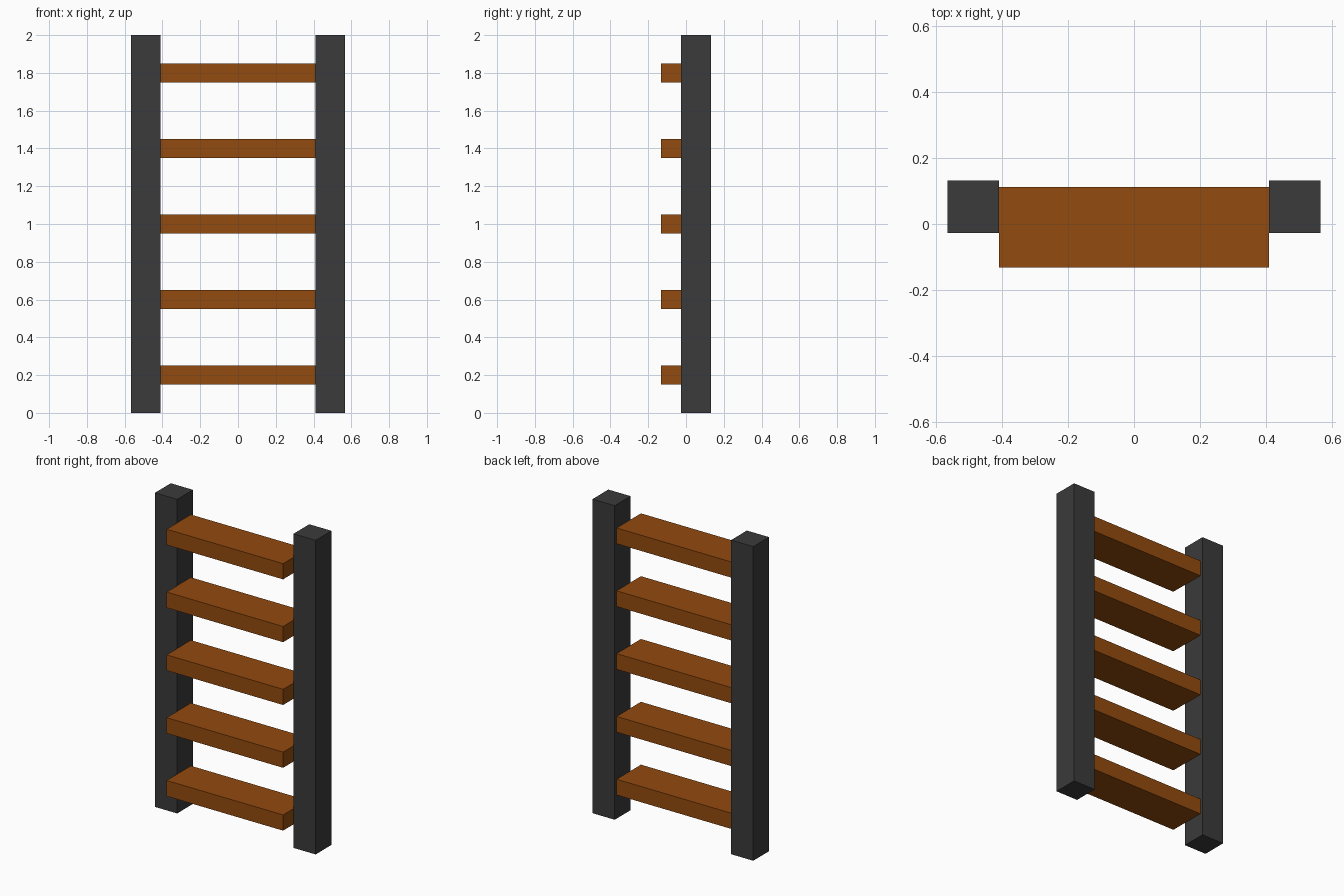
import bpy

if "Cube" in bpy.data.objects:
    bpy.data.objects.remove(bpy.data.objects["Cube"])


def make_material(name, color):
    mat = bpy.data.materials.new(name)
    mat.diffuse_color = (*color, 1.0)
    mat.use_nodes = True
    mat.node_tree.nodes["Principled BSDF"].inputs["Base Color"].default_value = mat.diffuse_color
    return mat


def box(name, x, y, z, mat):
    """Box spanning the (min, max) pairs x, y, z."""
    spans = (x, y, z)
    bpy.ops.mesh.primitive_cube_add(size=1, location=[(a + b) / 2 for a, b in spans])
    obj = bpy.context.object
    obj.name = name
    obj.scale = [b - a for a, b in spans]
    bpy.ops.object.transform_apply(location=False, rotation=False, scale=True)
    obj.data.materials.append(mat)
    return obj


dark_grey = make_material("dark grey", (0.043, 0.043, 0.043))
brown_wood = make_material("brown wood", (0.29, 0.07, 0.0045))

INNER, OUTER = 0.41, 0.566

# Upright posts
box("left_post", (-OUTER, -INNER), (-0.027, 0.132), (0, 2), dark_grey)
box("right_post", (INNER, OUTER), (-0.027, 0.132), (0, 2), dark_grey)

# Five flat steps, standing forward of the posts
for i in range(5):
    z = 0.2 + 0.4 * i
    box(f"step_{i + 1}", (-INNER, INNER), (-0.132, 0.112), (z - 0.05, z + 0.05), brown_wood)
